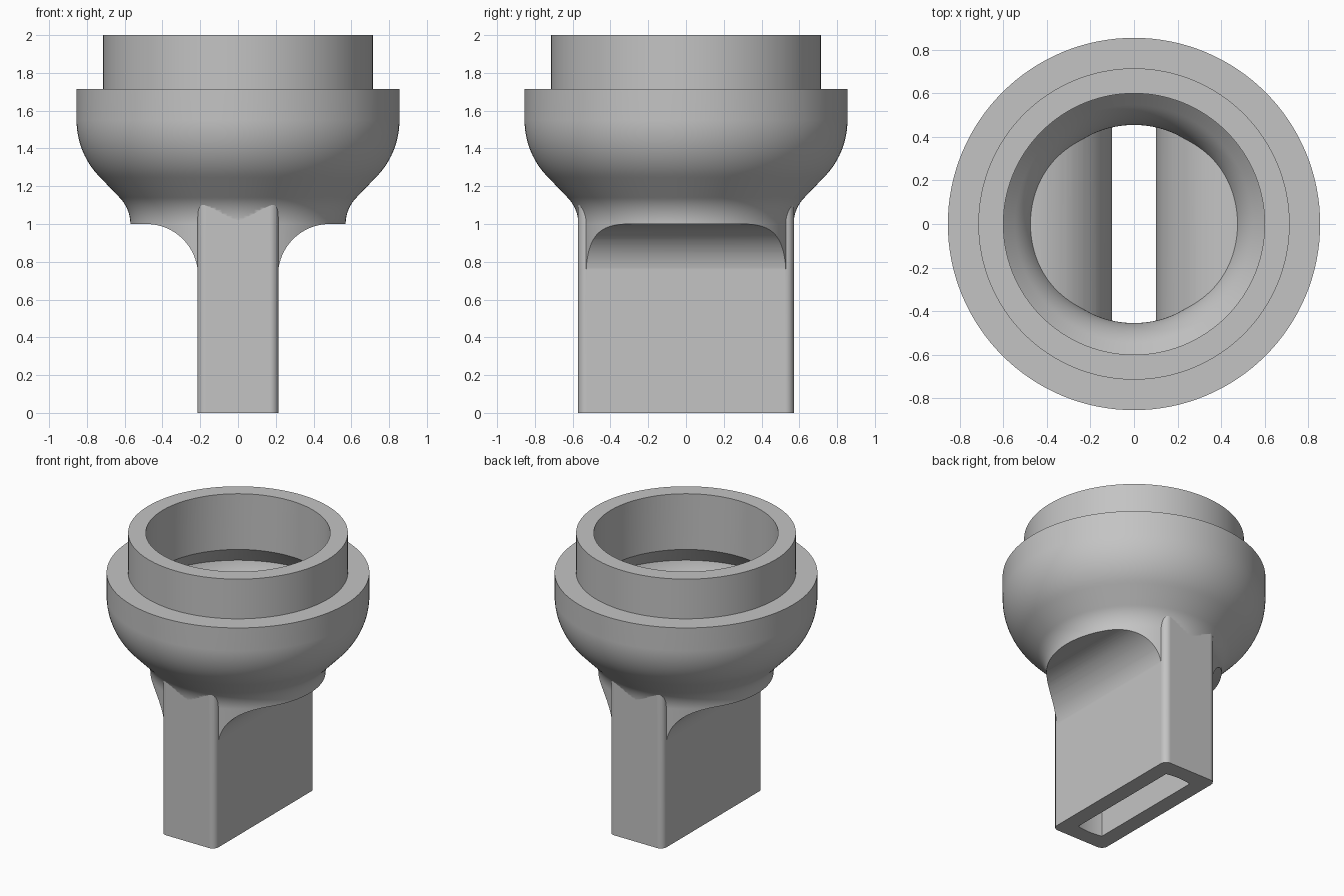
import bpy, bmesh
from math import sin, cos, pi, radians

old = bpy.data.objects.get("Cube")
if old:
    bpy.data.objects.remove(old, do_unlink=True)

WALL = 0.115

grey = bpy.data.materials.new("light_grey")
grey.use_nodes = True
colour = (0.55, 0.55, 0.55, 1)
grey.diffuse_color = colour
grey.node_tree.nodes["Principled BSDF"].inputs["Base Color"].default_value = colour


def arc(cx, cz, r, start, end, n=14):
    angles = [radians(start + (end - start) * i / n) for i in range(n + 1)]
    return [(cx + r * cos(a), cz + r * sin(a)) for a in angles]


def finish(name, bm):
    bmesh.ops.recalc_face_normals(bm, faces=bm.faces)
    mesh = bpy.data.meshes.new(name)
    bm.to_mesh(mesh)
    bm.free()
    mesh.materials.append(grey)
    obj = bpy.data.objects.new(name, mesh)
    bpy.context.collection.objects.link(obj)
    return obj


def lathe(name, profile, steps=128):
    bm = bmesh.new()
    verts = [bm.verts.new((r, 0, z)) for r, z in profile]
    edges = [bm.edges.new(pair) for pair in zip(verts, verts[1:])]
    bmesh.ops.spin(bm, geom=verts + edges, cent=(0, 0, 0), axis=(0, 0, 1),
                   angle=2 * pi, steps=steps, use_merge=False)
    bmesh.ops.remove_doubles(bm, verts=bm.verts, dist=0.0001)
    return finish(name, bm)


def funnel(name, radius, bottom):
    # Slot width below, flaring in a quarter round to a wide opening above
    half = arc(0.485, 0.727, radius, 180, 90, 20)
    half = [(half[0][0], bottom)] + half + [(1.2, half[-1][1]), (1.2, 3)]
    outline = half + [(-x, z) for x, z in reversed(half)]
    bm = bmesh.new()
    face = bm.faces.new([bm.verts.new((x, -1.2, z)) for x, z in outline])
    out = bmesh.ops.extrude_face_region(bm, geom=[face])["geom"]
    moved = [v for v in out if isinstance(v, bmesh.types.BMVert)]
    bmesh.ops.translate(bm, verts=moved, vec=(0, 2.4, 0))
    return finish(name, bm)


def combine(target, other, operation):
    mod = target.modifiers.new("combine", "BOOLEAN")
    mod.operation = operation
    mod.solver = "EXACT"
    mod.object = other
    bpy.context.view_layer.objects.active = target
    bpy.ops.object.modifier_apply(modifier=mod.name)
    bpy.data.objects.remove(other, do_unlink=True)


# Outer bowl with stepped collar, trimmed below by the quarter-round flare
body = lathe("funnel_adapter",
             [(0, 0), (0.57, 0)]
             + arc(0.77, 1.0, 0.2, 180, 135)
             + arc(0.425, 1.55, 0.43, -45, 0)
             + [(0.855, 1.715), (0.715, 1.715), (0.715, 2), (0, 2)])
combine(body, funnel("outer_flare", 0.273, 0.3), "INTERSECT")

# Flat rectangular stem with rounded upright corners
bm = bmesh.new()
bmesh.ops.create_cube(bm, size=1)
for v in bm.verts:
    v.co = (v.co.x * 0.428, v.co.y * 1.142, (v.co.z + 0.5) * 1.14)
upright = [e for e in bm.edges if abs(e.verts[0].co.z - e.verts[1].co.z) > 0.5]
bmesh.ops.bevel(bm, geom=upright, offset=0.045, segments=6, profile=0.5, affect="EDGES")
combine(body, finish("stem", bm), "UNION")

# Hollow: bore, undercut cone, inner bowl and slot
cavity = lathe("cavity",
               [(0, -0.1), (0.57 - WALL, -0.1)]
               + arc(0.77, 1.0, 0.2 + WALL, 180, 135)
               + arc(0.425, 1.55, 0.43 - WALL, -45, -16)
               + [(0.6, 1.6), (0.6, 2.1), (0, 2.1)])
combine(cavity, funnel("inner_flare", 0.27 + WALL, -0.2), "INTERSECT")
combine(body, cavity, "DIFFERENCE")

# Smooth curved faces, keep the rims sharp
bpy.ops.object.select_all(action="DESELECT")
body.select_set(True)
bpy.context.view_layer.objects.active = body
bpy.ops.object.shade_smooth_by_angle(angle=radians(30))
weighted = body.modifiers.new("weighted_normals", "WEIGHTED_NORMAL")
weighted.keep_sharp = True
